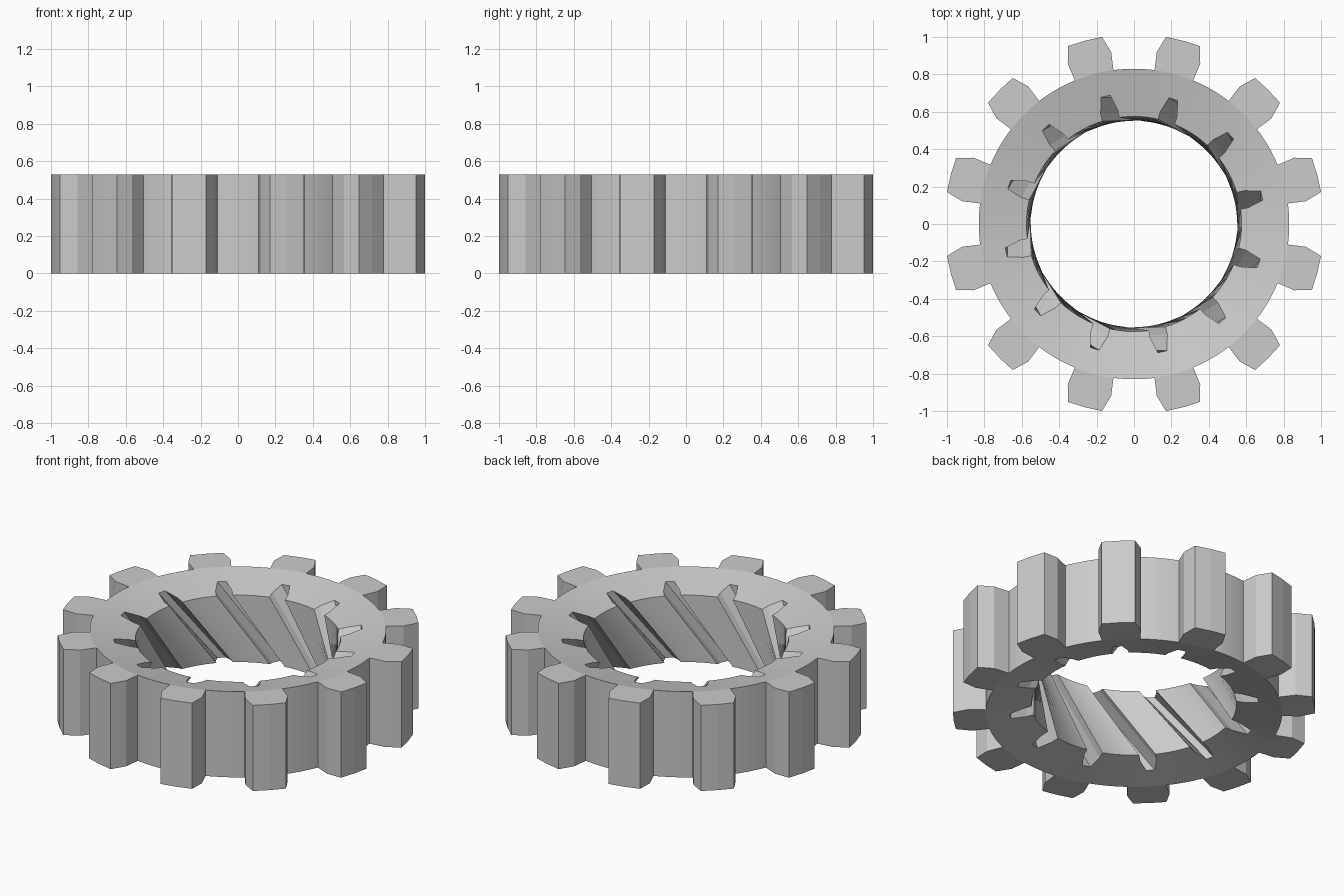
import bpy, bmesh
from math import radians, cos, sin

if "Cube" in bpy.data.objects:
    bpy.data.objects.remove(bpy.data.objects["Cube"])

N = 12              # teeth and grooves
H = 0.53            # height
R_ROOT, R_BORE = 0.83, 0.575
DISH = 0.058        # depth of the conical recess at the bore

# Profiles for one 30 degree period: (degrees from centre, radius)
root = [(-7.4 + 14.8 * i / 5, R_ROOT) for i in range(6)]
root += [(7.4 + 15.2 * i / 7, R_ROOT) for i in range(1, 7)]
tooth = [(7.45, 0.928), (5.3, 1.0145), (0, 1.0145), (-5.3, 1.0145), (-7.45, 0.928)]
bore = [(-4.6, R_BORE), (-4.3, 0.617), (-2.0, 0.70),
        (2.0, 0.70), (4.3, 0.617), (4.6, R_BORE)]
bore += [(4.6 + 20.8 * i / 7, R_BORE) for i in range(1, 7)]

bm = bmesh.new()


def ring(profile, phase, top):
    """Repeat a profile around the axis, dished inside the root circle."""
    verts = []
    for k in range(N):
        for a, r in profile:
            t = radians(a + phase + 30 * k)
            drop = DISH * max(0, R_ROOT - r) / (R_ROOT - R_BORE)
            z = H - drop if top else drop
            verts.append(bm.verts.new((r * cos(t), r * sin(t), z)))
    return verts


outer, teeth, inner = [], [], []
for top in (False, True):
    outer.append(ring(root, 15, top))
    teeth.append(ring(tooth, 15, top))
    inner.append(ring(bore, 12.5, top))

P = len(root)
M = N * P

# Dished end faces and flat tooth ends
for s in (0, 1):
    o, t, b = outer[s], teeth[s], inner[s]
    for i in range(M):
        j = (i + 1) % M
        bm.faces.new((o[i], o[j], b[j], b[i]))
    for k in range(N):
        bm.faces.new(o[k * P:k * P + 6] + t[k * 5:k * 5 + 5])

# Bore wall with grooves, twisted by one period from bottom to top
for i in range(M):
    j = (i + 1) % M
    bm.faces.new((inner[0][i - P], inner[0][j - P], inner[1][j], inner[1][i]))

# Outer walls: tooth flanks and tips, then the root gap
for k in range(N):
    path = []
    for s in (0, 1):
        o, t = outer[s], teeth[s]
        flank = [o[k * P]] + t[k * 5:k * 5 + 5][::-1] + [o[k * P + 5]]
        gap = [o[(k * P + n) % M] for n in range(6, P + 1)]
        path.append(flank + gap)
    lo, hi = path
    for a in range(len(lo) - 1):
        bm.faces.new((lo[a], lo[a + 1], hi[a + 1], hi[a]))

bmesh.ops.recalc_face_normals(bm, faces=bm.faces)
mesh = bpy.data.meshes.new("gear_ring")
bm.to_mesh(mesh)
bm.free()
gear = bpy.data.objects.new("gear_ring", mesh)
bpy.context.collection.objects.link(gear)
